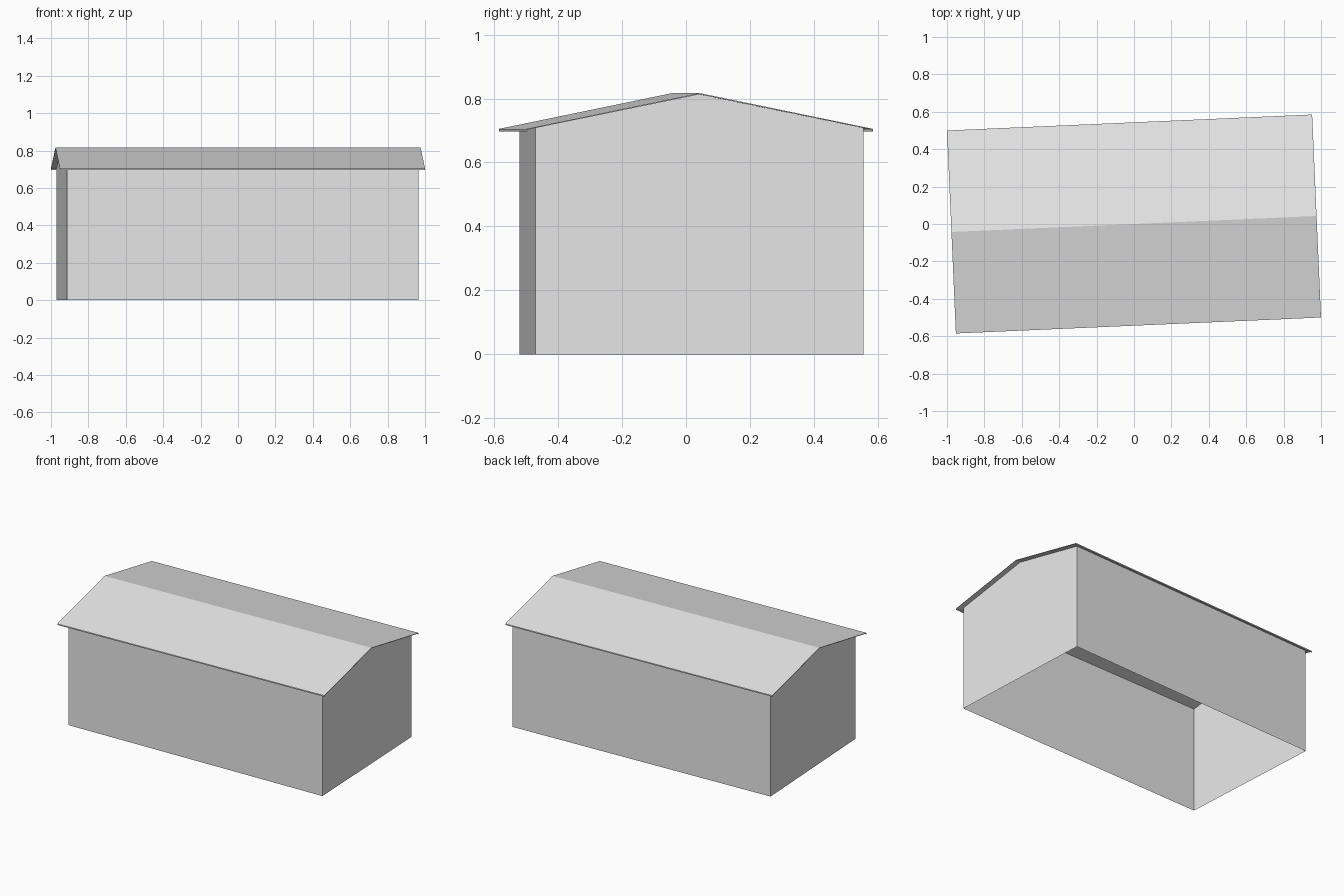
import bpy
import bmesh
import math
from mathutils import Vector, Matrix

cube = bpy.data.objects.get("Cube")
if cube:
    bpy.data.objects.remove(cube, do_unlink=True)

TURN = math.radians(2.5)           # the building sits slightly turned
HALF_LENGTH, HALF_WIDTH = 0.977, 0.543
EAVE_LOW, EAVE, RIDGE = 0.697, 0.705, 0.817

grey = bpy.data.materials.new("plain_grey")
grey.use_nodes = True
colour = (0.8, 0.8, 0.8, 1)
grey.diffuse_color = colour
grey.node_tree.nodes["Principled BSDF"].inputs["Base Color"].default_value = colour


def finish(bm, name):
    bmesh.ops.recalc_face_normals(bm, faces=bm.faces)
    mesh = bpy.data.meshes.new(name)
    bm.to_mesh(mesh)
    bm.free()
    mesh.materials.append(grey)
    obj = bpy.data.objects.new(name, mesh)
    bpy.context.collection.objects.link(obj)
    return obj


# Roof: a gabled profile with short drops at the eaves, swept along the ridge
profile = [(-HALF_WIDTH, EAVE_LOW), (-HALF_WIDTH, EAVE), (0, RIDGE),
           (HALF_WIDTH, EAVE), (HALF_WIDTH, EAVE_LOW)]
bm = bmesh.new()
ends = [[bm.verts.new((x, y, z)) for y, z in profile]
        for x in (-HALF_LENGTH, HALF_LENGTH)]
for i in range(len(profile) - 1):
    bm.faces.new((ends[0][i], ends[1][i], ends[1][i + 1], ends[0][i + 1]))
bm.transform(Matrix.Rotation(TURN, 4, 'Z'))
# Keep the shell facing up and out
roof = finish(bm, "roof")
if roof.data.polygons[1].normal.z < 0:
    roof.data.flip_normals()
shell = roof.modifiers.new("thickness", 'SOLIDIFY')
shell.thickness = 0.004
shell.offset = -1

# Walls: four sides standing on a slightly uneven footprint, open below
corners = [Vector(c) for c in
           ((-0.915, -0.52), (0.965, -0.47), (0.92, 0.555), (-0.97, 0.475))]


def across(p):
    """Signed distance from the ridge line."""
    return p.y * math.cos(TURN) - p.x * math.sin(TURN)


def wall_top(p):
    slope = (RIDGE - EAVE) / HALF_WIDTH
    return RIDGE - slope * abs(across(p)) - 0.002


bm = bmesh.new()
base = [bm.verts.new((p.x, p.y, 0)) for p in corners]
top = [bm.verts.new((p.x, p.y, wall_top(p))) for p in corners]
for i, p in enumerate(corners):
    j = (i + 1) % 4
    q = corners[j]
    loop = [base[i], base[j], top[j]]
    if across(p) * across(q) < 0:      # gable end rises to the ridge
        t = across(p) / (across(p) - across(q))
        peak = p.lerp(q, t)
        loop.append(bm.verts.new((peak.x, peak.y, wall_top(peak))))
    bm.faces.new(loop + [top[i]])
finish(bm, "walls")
